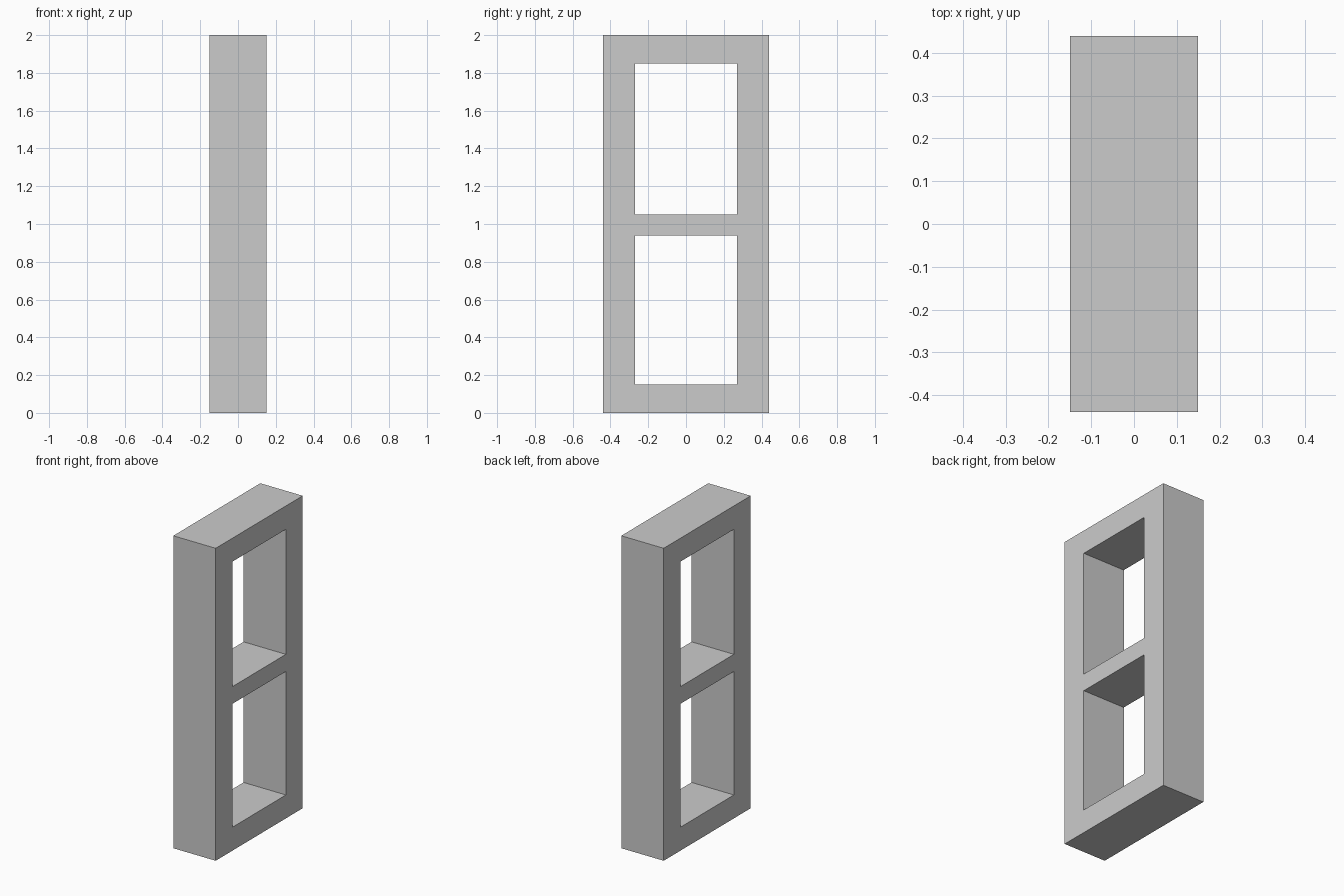
import bpy
import bmesh

cube = bpy.data.objects.get("Cube")
if cube:
    bpy.data.objects.remove(cube, do_unlink=True)

# Plain grey material
grey = bpy.data.materials.new("plain_grey")
grey.use_nodes = True
colour = (0.6, 0.6, 0.6, 1)
grey.diffuse_color = colour
grey.node_tree.nodes["Principled BSDF"].inputs["Base Color"].default_value = colour

# Grid lines of the frame: posts along y, rails along z
half_width = 0.15
ys = [-0.44, -0.27, 0.27, 0.44]
zs = [0, 0.15, 0.94, 1.05, 1.85, 2]
openings = {(1, 1), (1, 3)}

# Flat frame face with two openings
bm = bmesh.new()
verts = [[bm.verts.new((-half_width, y, z)) for z in zs] for y in ys]
for i in range(len(ys) - 1):
    for j in range(len(zs) - 1):
        if (i, j) not in openings:
            bm.faces.new((verts[i][j], verts[i + 1][j],
                          verts[i + 1][j + 1], verts[i][j + 1]))

# Extrude the frame to its full depth
result = bmesh.ops.extrude_face_region(bm, geom=bm.faces[:], use_keep_orig=True)
moved = [v for v in result["geom"] if isinstance(v, bmesh.types.BMVert)]
bmesh.ops.translate(bm, verts=moved, vec=(2 * half_width, 0, 0))
bmesh.ops.recalc_face_normals(bm, faces=bm.faces[:])

mesh = bpy.data.meshes.new("window_frame")
bm.to_mesh(mesh)
bm.free()
mesh.materials.append(grey)
frame = bpy.data.objects.new("window_frame", mesh)
bpy.context.collection.objects.link(frame)
